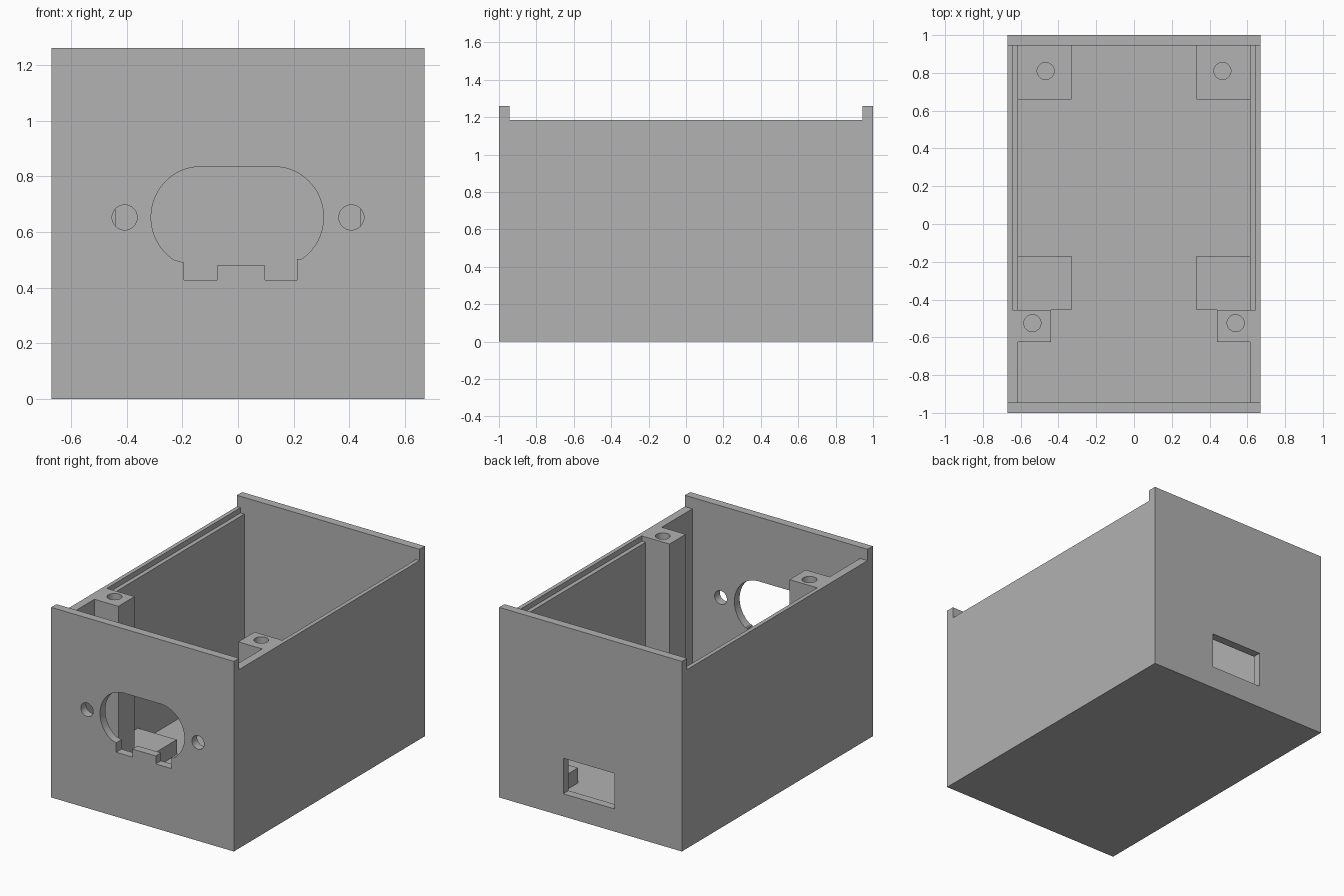
import bpy, bmesh, math

cube = bpy.data.objects.get("Cube")
if cube:
    bpy.data.objects.remove(cube, do_unlink=True)

grey = bpy.data.materials.new("plain_grey")
grey.use_nodes = True
colour = (0.445, 0.445, 0.445, 1)
grey.diffuse_color = colour
grey.node_tree.nodes["Principled BSDF"].inputs["Base Color"].default_value = colour

W, L, H = 0.67, 1.0, 1.26      # half width, half length, end wall height
IN_X, IN_Y = 0.615, 0.945      # inner faces of the walls
FLOOR, RIM = 0.057, 1.185      # floor top, side wall top


def prism(name, outline, axis, lo, hi):
    """Extrude a 2D outline along y or z."""
    bm = bmesh.new()
    if axis == "y":
        verts = [bm.verts.new((a, lo, b)) for a, b in outline]
        step = (0, hi - lo, 0)
    else:
        verts = [bm.verts.new((a, b, lo)) for a, b in outline]
        step = (0, 0, hi - lo)
    face = bm.faces.new(verts)
    new = bmesh.ops.extrude_face_region(bm, geom=[face])["geom"]
    bmesh.ops.translate(bm, vec=step,
                        verts=[v for v in new if isinstance(v, bmesh.types.BMVert)])
    bmesh.ops.recalc_face_normals(bm, faces=bm.faces)
    mesh = bpy.data.meshes.new(name)
    bm.to_mesh(mesh)
    bm.free()
    mesh.materials.append(grey)
    ob = bpy.data.objects.new(name, mesh)
    bpy.context.collection.objects.link(ob)
    return ob


def box(name, x0, x1, y0, y1, z0, z1):
    x0, x1 = sorted((x0, x1))
    return prism(name, [(x0, y0), (x1, y0), (x1, y1), (x0, y1)], "z", z0, z1)


def arc(cx, cy, rx, ry, start, end, n):
    angles = [math.radians(start + (end - start) * i / n) for i in range(n + 1)]
    return [(cx + rx * math.cos(t), cy + ry * math.sin(t)) for t in angles]


def hole(name, cx, cy, axis, lo, hi):
    return prism(name, arc(cx, cy, 0.045, 0.045, 0, 360, 40)[:-1], axis, lo, hi)


def cut(target, cutter):
    mod = target.modifiers.new("cut", "BOOLEAN")
    mod.operation, mod.solver, mod.object = "DIFFERENCE", "EXACT", cutter
    bpy.context.view_layer.objects.active = target
    bpy.ops.object.modifier_apply(modifier=mod.name)
    bpy.data.objects.remove(cutter, do_unlink=True)


def smooth(ob):
    bpy.ops.object.select_all(action="DESELECT")
    ob.select_set(True)
    bpy.context.view_layer.objects.active = ob
    bpy.ops.object.shade_smooth_by_angle(angle=math.radians(30))


# Open enclosure with end walls standing above the sides
shell = box("enclosure_shell", -W, W, -L, L, 0, H)
cut(shell, box("cavity", -IN_X, IN_X, -IN_Y, IN_Y, FLOOR, H + 0.1))
cut(shell, box("side_lowering", -1, 1, -IN_Y, IN_Y, RIM, H + 0.1))

# Lid ledges along the rear part of the side walls
for s in (-1, 1):
    cut(shell, box("ledge", s * 0.5, s * 0.643, -0.455, IN_Y, 1.15, H))

# Rectangular opening in the back wall
cut(shell, box("back_slot", -0.175, 0.2, 0.9, 1.1, 0.15, 0.385))

# Rounded socket opening with two lower notches
outline = arc(-0.135, 0.653, 0.177, 0.181, 90, 238, 30)
outline += [(-0.193, 0.49), (-0.193, 0.427), (-0.075, 0.427), (-0.075, 0.48),
            (0.097, 0.48), (0.097, 0.427), (0.212, 0.427), (0.212, 0.502)]
outline += arc(0.13, 0.653, 0.177, 0.181, -57, 90, 30)
cut(shell, prism("socket_opening", outline, "y", -1.1, -0.9))
for s in (-1, 1):
    cut(shell, hole("socket_screw_hole", s * 0.407, 0.652, "y", -1.1, -0.9))
smooth(shell)

# Mounting posts on both sides
for s, side in ((-1, "right"), (1, "left")):
    lid_post = box("lid_post_" + side, s * 0.44, s * IN_X, -0.625, -0.455, FLOOR, RIM)
    cut(lid_post, hole("lid_screw_hole", s * 0.538, -0.525, "z", 0.7, 1.3))
    smooth(lid_post)
    back_pad = box("back_pad_" + side, s * 0.33, s * IN_X, 0.66, IN_Y, FLOOR, 0.157)
    cut(back_pad, hole("pad_screw_hole", s * 0.468, 0.81, "z", 0.065, 0.3))
    smooth(back_pad)
    box("front_pad_" + side, s * 0.33, s * IN_X, -0.455, -0.17, FLOOR, 0.157)
